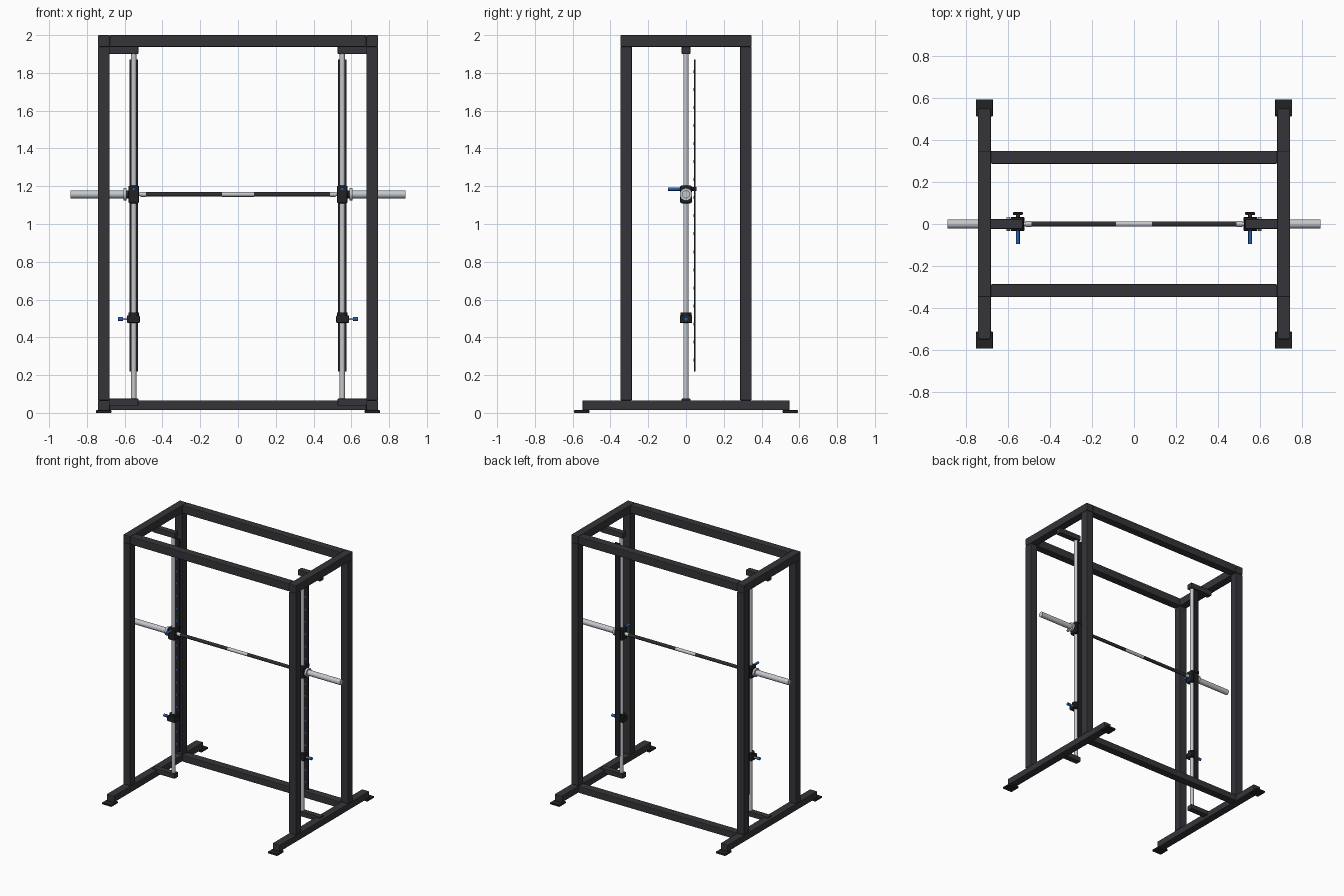
import bpy, math
from mathutils import Vector

cube = bpy.data.objects.get("Cube")
if cube:
    bpy.data.objects.remove(cube, do_unlink=True)


def material(name, color):
    m = bpy.data.materials.new(name)
    m.use_nodes = True
    m.diffuse_color = (*color, 1)
    m.node_tree.nodes["Principled BSDF"].inputs["Base Color"].default_value = (*color, 1)
    return m


FRAME = material("charcoal frame", (0.036, 0.036, 0.042))
BLACK = material("black fittings", (0.016, 0.016, 0.019))
GRIP = material("dark grip", (0.03, 0.027, 0.032))
STEEL = material("bright steel", (0.55, 0.57, 0.6))
BLUE = material("blue handles", (0.02, 0.12, 0.45))


def finish(name, mat):
    ob = bpy.context.object
    ob.name = name
    ob.data.materials.append(mat)
    return ob


def box(name, x, y, z, mat, bevel=0.0):
    """Box from (min, max) ranges on each axis."""
    spans = (x, y, z)
    bpy.ops.mesh.primitive_cube_add(size=1, location=[(min(s) + max(s)) / 2 for s in spans])
    ob = finish(name, mat)
    size = [abs(s[1] - s[0]) for s in spans]
    for v in ob.data.vertices:
        v.co = [c * d for c, d in zip(v.co, size)]
    if bevel:
        mod = ob.modifiers.new("rounded edges", "BEVEL")
        mod.width, mod.segments = bevel, 2
    return ob


def rod(name, a, b, r, mat, sides=24):
    """Cylinder between two points."""
    a, b = Vector(a), Vector(b)
    bpy.ops.mesh.primitive_cylinder_add(vertices=sides, radius=r, depth=(b - a).length,
                                        location=(a + b) / 2)
    ob = finish(name, mat)
    ob.rotation_euler = (b - a).to_track_quat("Z", "Y").to_euler()
    bpy.ops.object.shade_smooth_by_angle(angle=math.radians(40))
    return ob


OUT, INN = 0.742, 0.68       # frame tube limits in x
YO, YI = 0.348, 0.286        # frame tube limits in y
LOW, TOP = 0.066, 1.938      # post ends
GX = 0.552                   # guide rod position
BZ = 1.157                   # bar height
SOFT = 0.005

# Cross beams
for y, side in ((-1, "front"), (1, "rear")):
    box(side + "_top_beam", (-INN, INN), (y * YI, y * YO), (TOP, 2), FRAME, SOFT)
box("rear_bottom_beam", (-INN, INN), (YI, YO), (0.014, LOW), FRAME, SOFT)

for s, side in ((1, "left"), (-1, "right")):
    # Side frame
    tube = (s * INN, s * OUT)
    box(side + "_top_rail", tube, (-YO, YO), (TOP, 2), FRAME, SOFT)
    box(side + "_base_rail", tube, (-0.548, 0.548), (0.014, LOW), FRAME, SOFT)
    for y, end in ((-1, "front"), (1, "rear")):
        box(f"{side}_{end}_post", tube, (y * YI, y * YO), (LOW, TOP), FRAME, SOFT)
        box(f"{side}_{end}_foot", (s * 0.671, s * 0.751), (y * 0.512, y * 0.592),
            (0, 0.014), BLACK, 0.002)

    # Guide rod and its brackets
    arm = (s * 0.528, s * 0.72)
    box(side + "_upper_bracket", arm, (-0.023, 0.023), (1.9, TOP + 0.004), FRAME, 0.004)
    box(side + "_lower_bracket", arm, (-0.023, 0.023), (0.038, 0.076), FRAME, 0.004)
    rod(side + "_guide_rod", (s * GX, 0, 0.07), (s * GX, 0, 1.905), 0.0145, STEEL)

    # Locking strip with a row of blue stops
    box(side + "_locking_strip", (s * (GX - 0.022), s * (GX + 0.022)), (0.043, 0.05),
        (0.22, 1.87), BLACK)
    for i in range(17):
        z = 0.28 + i * 0.0955
        rod(f"{side}_strip_stop_{i + 1}", (s * GX, 0.039, z), (s * GX, 0.0445, z), 0.008, BLUE, 12)

    # Sliding carriage with handle and rear hook
    box(side + "_carriage", (s * 0.523, s * 0.581), (-0.032, 0.032), (1.109, 1.204), BLACK, 0.01)
    hz = 1.185
    rod(side + "_latch_handle", (s * GX, -0.096, hz), (s * GX, -0.025, hz), 0.009, BLUE, 16)
    rod(side + "_latch_pin", (s * GX, 0.025, hz), (s * GX, 0.05, hz), 0.01, BLACK, 16)
    box(side + "_latch_hook", (s * (GX - 0.024), s * (GX + 0.024)), (0.046, 0.056),
        (hz - 0.01, hz + 0.012), BLACK, 0.003)

    # Bar sleeve, collar, neck and grip
    def bar(part, x0, x1, r, mat):
        rod(f"{side}_{part}", (s * x0, 0, BZ), (s * x1, 0, BZ), r, mat)
    bar("bar_sleeve", 0.605, 0.887, 0.021, STEEL)
    bar("bar_collar", 0.59, 0.607, 0.033, STEEL)
    bar("bar_bearing", 0.575, 0.595, 0.021, BLACK)
    bar("bar_neck", 0.505, 0.53, 0.009, STEEL)
    bar("bar_ring", 0.488, 0.516, 0.0135, STEEL)
    bar("bar_grip", 0.08, 0.49, 0.0125, GRIP)

    # Safety stop with outward pull knob
    box(side + "_safety_stop", (s * 0.52, s * 0.588), (-0.033, 0.033), (0.476, 0.516), BLACK, 0.005)
    rod(side + "_stop_ring", (s * GX, 0, 0.512), (s * GX, 0, 0.532), 0.029, BLACK)
    rod(side + "_stop_pin", (s * 0.58, 0, 0.497), (s * 0.612, 0, 0.497), 0.006, STEEL, 16)
    rod(side + "_stop_knob", (s * 0.608, 0, 0.497), (s * 0.634, 0, 0.497), 0.011, BLUE, 16)

rod("bar_centre", (-0.085, 0, BZ), (0.085, 0, BZ), 0.0128, STEEL)
